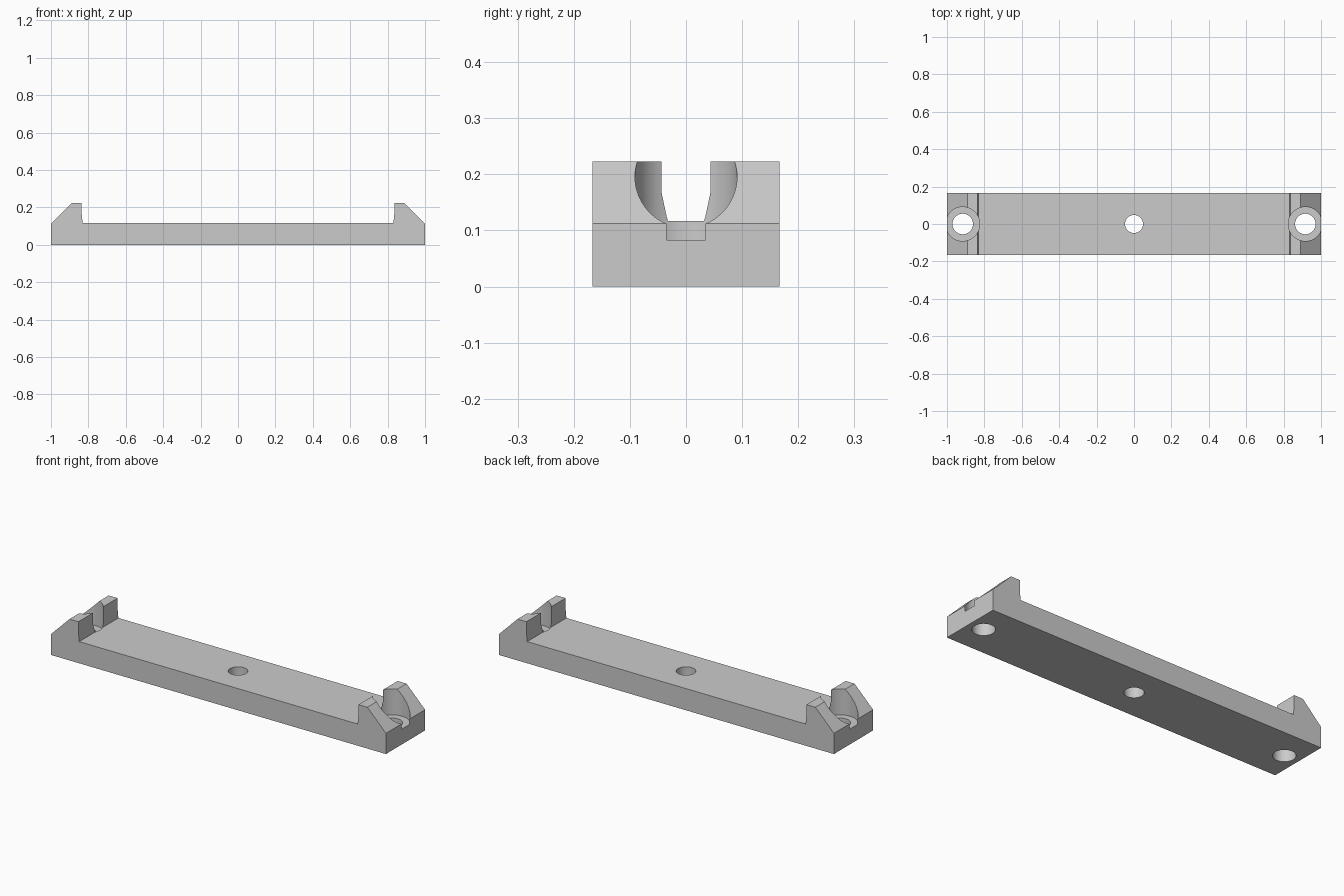
import bpy
import bmesh

cube = bpy.data.objects.get("Cube")
if cube:
    bpy.data.objects.remove(cube, do_unlink=True)

HALF_DEPTH = 0.167
BORE_X = 0.916

grey = bpy.data.materials.new("plain grey")
grey.use_nodes = True
colour = (0.6, 0.6, 0.6, 1)
grey.diffuse_color = colour
grey.node_tree.nodes["Principled BSDF"].inputs["Base Color"].default_value = colour


def add_object(name, bm):
    bmesh.ops.recalc_face_normals(bm, faces=bm.faces)
    mesh = bpy.data.meshes.new(name)
    bm.to_mesh(mesh)
    bm.free()
    mesh.materials.append(grey)
    obj = bpy.data.objects.new(name, mesh)
    bpy.context.collection.objects.link(obj)
    return obj


def cut_cylinder(target, x, radius, bottom, top):
    """Drill a vertical round hole and discard the cutter."""
    bm = bmesh.new()
    bmesh.ops.create_cone(bm, cap_ends=True, segments=64, radius1=radius,
                          radius2=radius, depth=top - bottom)
    bmesh.ops.translate(bm, verts=bm.verts, vec=(x, 0, (top + bottom) / 2))
    cutter = add_object("hole_cutter", bm)
    cutter.hide_render = True
    mod = target.modifiers.new("hole", 'BOOLEAN')
    mod.operation = 'DIFFERENCE'
    mod.solver = 'EXACT'
    mod.object = cutter
    bpy.context.view_layer.objects.active = target
    bpy.ops.object.modifier_apply(modifier=mod.name)
    bpy.data.objects.remove(cutter, do_unlink=True)


# Bar with a raised, sloping end stop on both ends: half profile, mirrored
half = [(1, 0), (1, 0.112), (0.889, 0.223), (0.836, 0.223),
        (0.836, 0.167), (0.831, 0.117)]
profile = half + [(-x, z) for x, z in reversed(half)]
bm = bmesh.new()
side = bm.faces.new([bm.verts.new((x, -HALF_DEPTH, z)) for x, z in profile])
extruded = bmesh.ops.extrude_face_region(bm, geom=[side])
moved = [v for v in extruded["geom"] if isinstance(v, bmesh.types.BMVert)]
bmesh.ops.translate(bm, verts=moved, vec=(0, 2 * HALF_DEPTH, 0))
bar = add_object("mounting_bar", bm)

# Counterbored screw holes at the ends, plain hole in the middle
for sign in (-1, 1):
    cut_cylinder(bar, sign * BORE_X, 0.091, 0.083, 0.4)
    cut_cylinder(bar, sign * BORE_X, 0.055, -0.1, 0.2)
cut_cylinder(bar, 0, 0.048, -0.1, 0.3)

# Smooth bores, crisp edges
bpy.ops.object.select_all(action='DESELECT')
bar.select_set(True)
bpy.context.view_layer.objects.active = bar
bpy.ops.object.shade_smooth_by_angle(angle=0.35)
